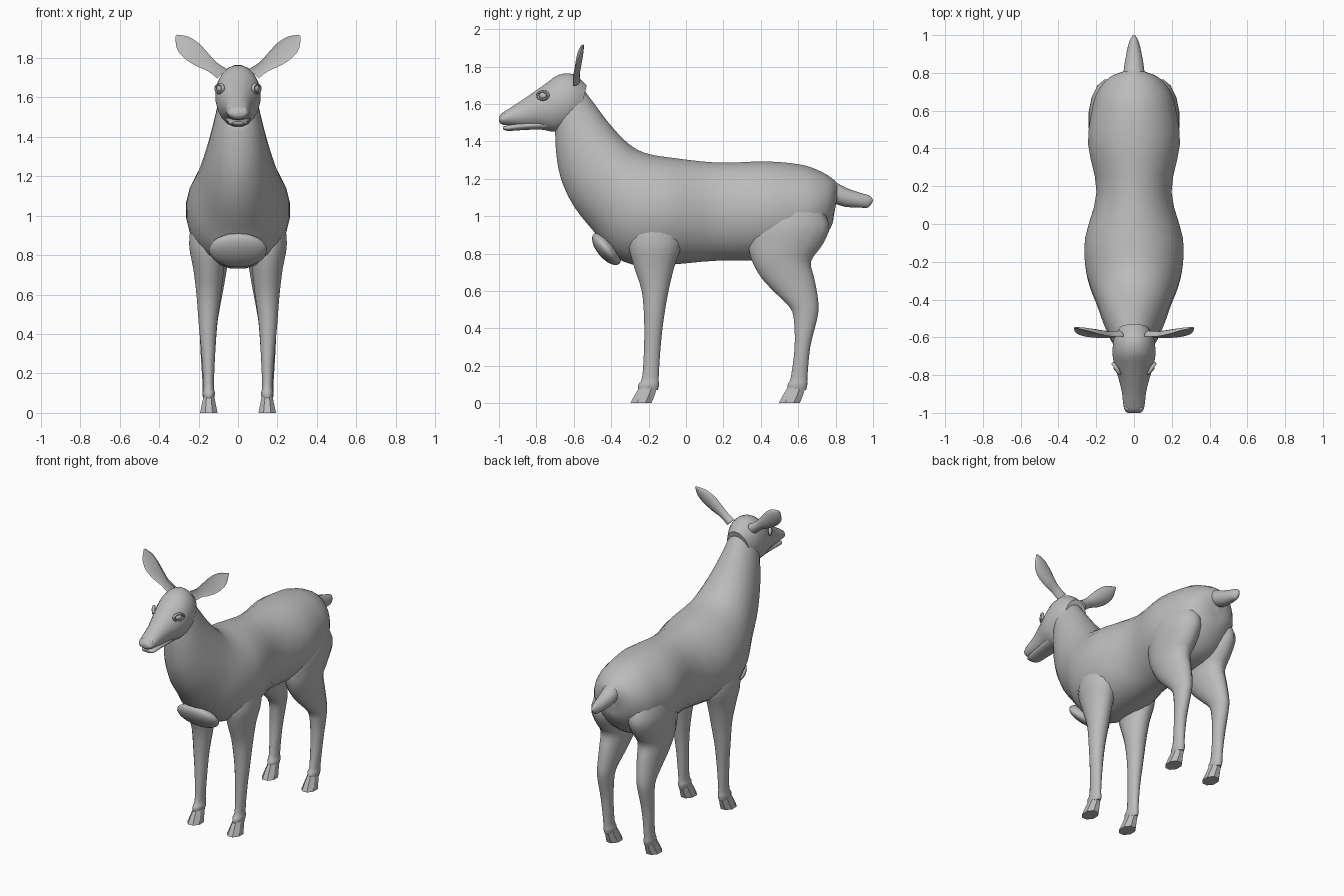
import bpy
import bmesh
import math
from mathutils import Vector

default_cube = bpy.data.objects.get("Cube")
if default_cube:
    bpy.data.objects.remove(default_cube, do_unlink=True)

coat = bpy.data.materials.new("plain grey coat")
coat.use_nodes = True
coat.diffuse_color = (0.5, 0.5, 0.5, 1)
coat.node_tree.nodes["Principled BSDF"].inputs["Base Color"].default_value = (0.5, 0.5, 0.5, 1)


def catmull(a, b, c, d, t):
    """Smooth interpolation between b and c."""
    return 0.5 * (2 * b + (c - a) * t + (2 * a - 5 * b + 4 * c - d) * t * t
                  + (3 * b - a - 3 * c + d) * t ** 3)


def refine(sections, steps):
    """Insert smooth in-between sections."""
    result = []
    last = len(sections) - 1
    for i in range(last):
        keys = [sections[min(max(i + k, 0), last)] for k in (-1, 0, 1, 2)]
        for s in range(steps):
            result.append([catmull(*values, s / steps) for values in zip(*keys)])
    result.append(sections[last])
    return result


def finish(name, bm, angle):
    bmesh.ops.recalc_face_normals(bm, faces=bm.faces)
    mesh = bpy.data.meshes.new(name)
    bm.to_mesh(mesh)
    bm.free()
    mesh.materials.append(coat)
    obj = bpy.data.objects.new(name, mesh)
    bpy.context.collection.objects.link(obj)
    bpy.ops.object.select_all(action="DESELECT")
    obj.select_set(True)
    bpy.context.view_layer.objects.active = obj
    bpy.ops.object.shade_smooth_by_angle(angle=math.radians(angle))
    return obj


def loft(name, rings, sides=20, hollow=1.0, angle=50):
    """Skin rings given as (centre, half axis u, half axis v); hollow scales the -v half."""
    bm = bmesh.new()
    loops = []
    for centre, u, v in rings:
        loop = []
        for k in range(sides):
            a = 2 * math.pi * (k + 0.5) / sides
            depth = math.sin(a)
            if depth < 0:
                depth *= hollow
            loop.append(bm.verts.new(centre + u * math.cos(a) + v * depth))
        loops.append(loop)
    for low, high in zip(loops, loops[1:]):
        for k in range(sides):
            n = (k + 1) % sides
            bm.faces.new((low[k], low[n], high[n], high[k]))
    bm.faces.new(loops[0])
    bm.faces.new(loops[-1])
    return finish(name, bm, angle)


def spine_rings(sections, steps=3):
    """Sections: top y, top z, bottom y, bottom z, half width."""
    rings = []
    for ty, tz, by, bz, w in refine(sections, steps):
        top, bottom = Vector((0, ty, tz)), Vector((0, by, bz))
        rings.append(((top + bottom) / 2, Vector((w, 0, 0)), (top - bottom) / 2))
    return rings


def leg_rings(sections, side, steps=3):
    """Sections: z, front y, back y, inner x, outer x."""
    rings = []
    for z, y0, y1, x0, x1 in refine(sections, steps):
        rings.append((Vector((side * (x0 + x1) / 2, (y0 + y1) / 2, z)),
                      Vector(((x1 - x0) / 2, 0, 0)), Vector((0, (y1 - y0) / 2, 0))))
    return rings


def ellipsoid(name, centre, radii, tilt=(0, 0, 0)):
    bm = bmesh.new()
    bmesh.ops.create_uvsphere(bm, u_segments=20, v_segments=12, radius=1)
    obj = finish(name, bm, 60)
    obj.location, obj.scale, obj.rotation_euler = centre, radii, tilt
    return obj


# Torso and neck, from rump to throat
loft("torso_and_neck", spine_rings([
    (.82, 1.16, .79, 1.0, .05), (.78, 1.205, .775, .94, .13),
    (.7, 1.25, .7, .84, .195), (.6, 1.28, .6, .78, .225),
    (.42, 1.295, .42, .76, .245), (.17, 1.288, .17, .76, .2),
    (-.08, 1.315, -.06, .74, .26), (-.2, 1.335, -.24, .73, .26),
    (-.28, 1.37, -.38, .78, .235), (-.35, 1.43, -.48, .9, .2),
    (-.42, 1.51, -.6, 1.05, .165), (-.48, 1.59, -.67, 1.2, .135),
    (-.54, 1.67, -.695, 1.34, .11), (-.58, 1.73, -.7, 1.45, .09)]), 24)

# Breast pad
ellipsoid("breast_pad", (0, -.425, .825), (.148, .05, .105), (math.radians(40), 0, 0))

# Head and lower jaw
loft("head", spine_rings([
    (-.53, 1.7, -.58, 1.5, .08), (-.6, 1.76, -.62, 1.47, .108),
    (-.68, 1.758, -.69, 1.45, .115), (-.75, 1.71, -.74, 1.455, .106),
    (-.82, 1.66, -.8, 1.47, .085), (-.89, 1.612, -.88, 1.475, .066),
    (-.95, 1.573, -.95, 1.485, .058), (-.985, 1.55, -.985, 1.49, .05),
    (-1, 1.53, -1, 1.505, .035)]))
loft("lower_jaw", spine_rings([
    (-.72, 1.53, -.72, 1.46, .07), (-.82, 1.51, -.82, 1.462, .06),
    (-.9, 1.5, -.9, 1.458, .053), (-.955, 1.486, -.955, 1.455, .045),
    (-.98, 1.478, -.978, 1.465, .03)]), 16)

# Tail
loft("tail", spine_rings([
    (.7, 1.22, .7, 1.07, .045), (.79, 1.185, .78, 1.07, .057),
    (.86, 1.15, .85, 1.05, .05), (.93, 1.125, .94, 1.045, .034),
    (.98, 1.11, .975, 1.047, .02), (1, 1.088, .998, 1.076, .006)]), 14)

FRONT_LEG = [
    (1.02, -.28, -.03, .08, .23), (.86, -.31, -.02, .06, .25),
    (.73, -.28, -.06, .07, .228), (.6, -.238, -.092, .085, .212),
    (.45, -.225, -.118, .105, .2), (.3, -.225, -.135, .115, .186),
    (.14, -.235, -.145, .122, .176), (.1, -.256, -.143, .116, .18),
    (.07, -.256, -.15, .122, .175)]
HIND_LEG = [
    (1.12, .4, .68, .06, .2), (.96, .34, .77, .03, .24),
    (.85, .33, .735, .035, .236), (.76, .35, .672, .05, .226),
    (.67, .4, .688, .065, .215), (.59, .475, .703, .08, .206),
    (.51, .555, .71, .095, .2), (.44, .576, .7, .105, .196),
    (.3, .58, .665, .115, .19), (.14, .56, .65, .122, .18),
    (.1, .543, .65, .116, .182), (.07, .543, .643, .122, .176)]
# Ear sections: centre x, y, z, half width, back depth
EAR = [
    (.08, -.6, 1.72, .035, .035), (.13, -.602, 1.755, .032, .034),
    (.18, -.598, 1.79, .045, .036), (.235, -.588, 1.836, .054, .034),
    (.28, -.57, 1.878, .043, .022), (.313, -.552, 1.914, .006, .006)]

for side, label in ((1, "left"), (-1, "right")):
    # Legs with flared, hard-edged hooves
    for part, sections in (("front", FRONT_LEG), ("hind", HIND_LEG)):
        loft(f"{label}_{part}_leg", leg_rings(sections, side), 16)
        heel = sections[-1][2]
        loft(f"{label}_{part}_hoof", leg_rings([
            (.09, heel - .1, heel, .12, .176),
            (.045, heel - .128, heel - .012, .11, .186),
            (0, heel - .152, heel - .03, .1, .196)], side, 1), 8, angle=25)

    # Cupped ears opening forward
    ear_rings = []
    for x, y, z, w, d in refine(EAR, 3):
        across = Vector((side * .72, -.12, -.69)) * w
        ear_rings.append((Vector((side * x, y, z)), across, Vector((0, d, 0))))
    loft(f"{label}_ear", ear_rings, 16, hollow=-.25)

    # Eyes with raised almond lids
    turn = math.radians(58) * side
    centre = Vector((side * .093, -.765, 1.645))
    ellipsoid(f"{label}_eye", centre, (.022, .014, .018), (0, 0, turn))
    lid_rings = []
    out = Vector((math.sin(turn), -math.cos(turn), 0))
    along = Vector((math.cos(turn), math.sin(turn), 0))
    for k in range(17):
        a = 2 * math.pi * k / 16
        radial = along * math.cos(a) + Vector((0, 0, 1)) * math.sin(a)
        spot = centre + along * math.cos(a) * .032 + Vector((0, 0, .021 * math.sin(a)))
        lid_rings.append((spot, radial * .008, out * .01))
    loft(f"{label}_eyelid", lid_rings, 8)

    # Nostrils as small raised wings
    ellipsoid(f"{label}_nostril_wing", (side * .033, -.975, 1.53),
              (.018, .016, .02), (0, 0, turn / 2))
